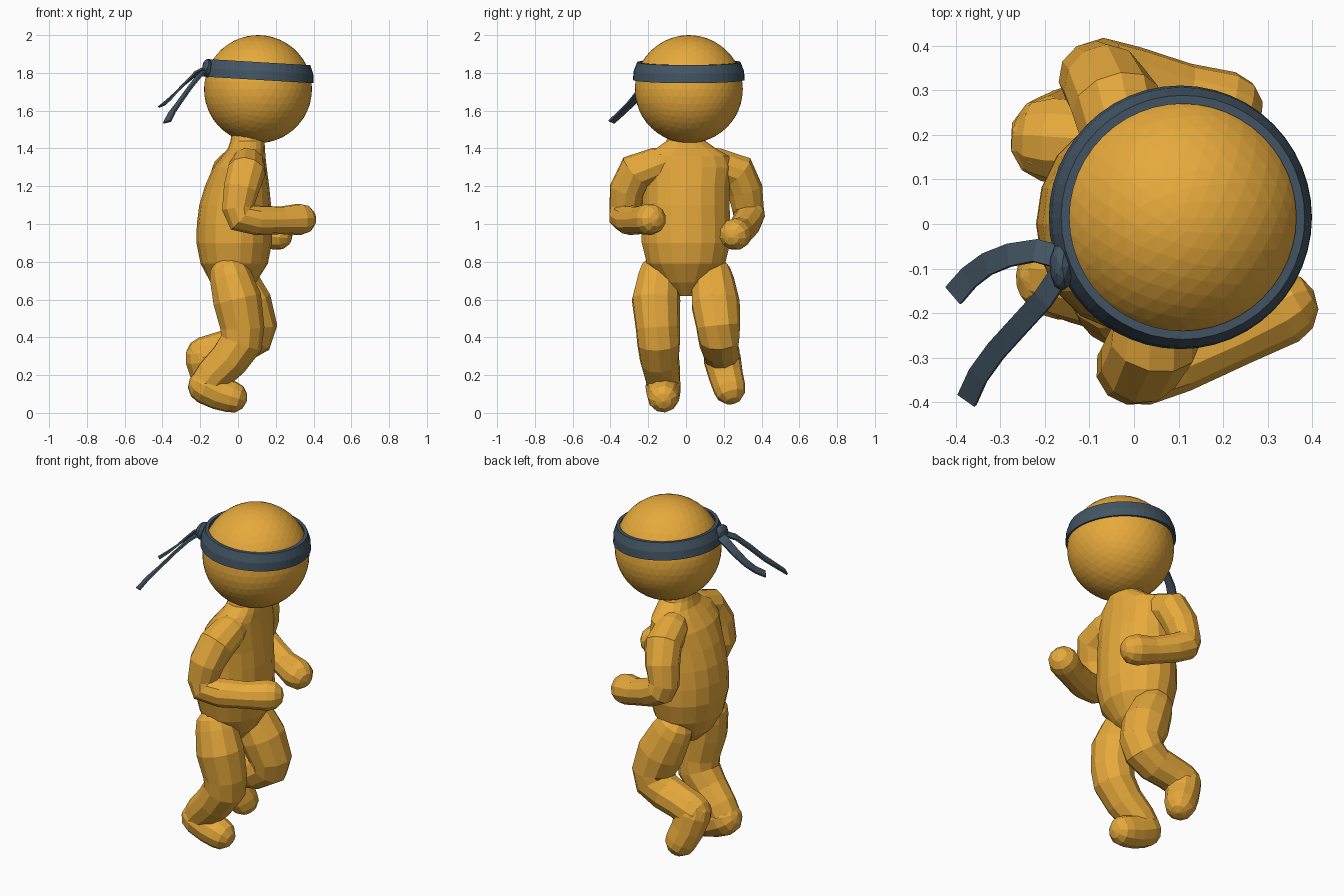
import bpy, bmesh, math
from mathutils import Vector, Matrix

if "Cube" in bpy.data.objects:
    bpy.data.objects.remove(bpy.data.objects["Cube"])


def material(name, color):
    m = bpy.data.materials.new(name)
    m.diffuse_color = color
    m.use_nodes = True
    m.node_tree.nodes["Principled BSDF"].inputs["Base Color"].default_value = m.diffuse_color
    return m


GOLD = material("gold_skin", (0.80, 0.40, 0.045, 1))
SLATE = material("slate_cloth", (0.055, 0.09, 0.125, 1))


def finish(bm, name, mat):
    bmesh.ops.recalc_face_normals(bm, faces=bm.faces)
    me = bpy.data.meshes.new(name)
    bm.to_mesh(me)
    bm.free()
    me.materials.append(mat)
    ob = bpy.data.objects.new(name, me)
    bpy.context.collection.objects.link(ob)
    return ob


def loft(name, rings, mat, tips=None):
    """Skin a list of point rings; close the ends with tip points or flat caps."""
    bm = bmesh.new()
    loops = [[bm.verts.new(p) for p in r] for r in rings]
    n = len(loops[0])
    for a, b in zip(loops, loops[1:]):
        for i in range(n):
            bm.faces.new((a[i], a[(i + 1) % n], b[(i + 1) % n], b[i]))
    for k, l in enumerate((loops[0], loops[-1])):
        if tips:
            t = bm.verts.new(tips[k])
            for i in range(n):
                bm.faces.new((l[i], l[(i + 1) % n], t))
        else:
            bm.faces.new(l)
    return finish(bm, name, mat)


def limb(name, path, sides=11):
    """Round-ended tube through (x, y, z, radius) points."""
    pts = [Vector(p[:3]) for p in path]
    rad = [p[3] for p in path]
    n = len(pts)
    d0 = (pts[1] - pts[0]).normalized()
    d1 = (pts[-1] - pts[-2]).normalized()
    stations = [(pts[0] - d0 * rad[0] * s, rad[0] * c, d0)
                for s, c in ((0.87, 0.5), (0.5, 0.87))]
    for i in range(n):
        a = (pts[i] - pts[i - 1]).normalized() if i else d0
        b = (pts[i + 1] - pts[i]).normalized() if i < n - 1 else d1
        stations.append((pts[i], rad[i], (a + b).normalized()))
    stations += [(pts[-1] + d1 * rad[-1] * s, rad[-1] * c, d1)
                 for s, c in ((0.5, 0.87), (0.87, 0.5))]
    # carry the cross-section frame along the path without twisting
    u = d0.orthogonal().normalized()
    rings = []
    for c, r, t in stations:
        u = (u - t * u.dot(t)).normalized()
        v = t.cross(u)
        rings.append([c + r * (u * math.cos(q) + v * math.sin(q))
                      for q in (2 * math.pi * i / sides for i in range(sides))])
    return loft(name, rings, GOLD,
                (pts[0] - d0 * rad[0], pts[-1] + d1 * rad[-1]))


# head
bm = bmesh.new()
bmesh.ops.create_icosphere(bm, subdivisions=4, radius=0.286,
                           matrix=Matrix.Translation((0.106, 0.015, 1.714)))
finish(bm, "head", GOLD)

# torso and neck: z, centre x, half depth, half width
profile = [(0.62, -0.02, 0.05, 0.04), (0.69, -0.025, 0.12, 0.13),
           (0.79, -0.02, 0.178, 0.21), (0.90, -0.02, 0.20, 0.238),
           (1.00, -0.02, 0.198, 0.238), (1.10, -0.015, 0.19, 0.234),
           (1.20, -0.005, 0.17, 0.234), (1.30, 0.01, 0.142, 0.25),
           (1.36, 0.03, 0.115, 0.23), (1.40, 0.045, 0.098, 0.16),
           (1.44, 0.05, 0.09, 0.105), (1.50, 0.055, 0.085, 0.09)]
rings = [[(cx + rx * math.cos(q), ry * math.sin(q), z)
          for q in (2 * math.pi * i / 18 for i in range(18))]
         for z, cx, rx, ry in profile]
loft("torso", rings, GOLD)

# arms, both bent with the forearm forward
limb("right_arm", [(0.05, -0.15, 1.315, 0.092), (0.045, -0.265, 1.275, 0.102),
                   (0.015, -0.312, 1.18, 0.095), (-0.002, -0.322, 1.08, 0.085),
                   (0.015, -0.325, 1.035, 0.084),
                   (0.10, -0.30, 1.02, 0.079), (0.23, -0.245, 1.02, 0.074),
                   (0.33, -0.19, 1.025, 0.084)])
limb("left_arm", [(-0.01, 0.15, 1.315, 0.092), (-0.04, 0.27, 1.275, 0.102),
                  (-0.065, 0.312, 1.18, 0.095), (-0.085, 0.327, 1.08, 0.085),
                  (-0.07, 0.335, 1.04, 0.083),
                  (0.00, 0.32, 1.005, 0.079), (0.11, 0.29, 0.965, 0.073),
                  (0.205, 0.26, 0.945, 0.085)])

# legs, knees bent mid-stride
limb("right_leg", [(-0.04, -0.145, 0.72, 0.113), (-0.005, -0.16, 0.60, 0.13),
                   (0.022, -0.15, 0.45, 0.118), (0.015, -0.145, 0.37, 0.115),
                   (-0.05, -0.14, 0.28, 0.105), (-0.13, -0.125, 0.20, 0.097),
                   (-0.165, -0.12, 0.155, 0.09)])
limb("left_leg", [(-0.01, 0.14, 0.71, 0.113), (0.05, 0.155, 0.58, 0.13),
                  (0.09, 0.17, 0.46, 0.118), (0.075, 0.175, 0.40, 0.112),
                  (0.00, 0.175, 0.355, 0.102), (-0.10, 0.185, 0.33, 0.097),
                  (-0.178, 0.19, 0.305, 0.098)])

# feet, heel to toe
limb("right_foot", [(-0.17, -0.12, 0.14, 0.095), (-0.10, -0.12, 0.105, 0.09),
                    (-0.035, -0.12, 0.085, 0.085)])
limb("left_foot", [(-0.182, 0.19, 0.29, 0.1), (-0.16, 0.21, 0.20, 0.092),
                   (-0.13, 0.23, 0.13, 0.086)])

# headband, tipped slightly down over the face
section = [(0.296, -0.047), (0.292, 0.0), (0.274, 0.047), (0.255, 0.047), (0.27, -0.047)]
bm = bmesh.new()
N, M = 48, len(section)
loops = [[bm.verts.new((r * math.cos(a), r * math.sin(a), z)) for r, z in section]
         for a in (2 * math.pi * i / N for i in range(N))]
for i in range(N):
    a, b = loops[i], loops[(i + 1) % N]
    for j in range(M):
        k = (j + 1) % M
        bm.faces.new((a[j], b[j], b[k], a[k]))
bm.transform(Matrix.Translation((0.107, 0.015, 1.81)) @ Matrix.Rotation(0.06, 4, 'Y'))
finish(bm, "headband", SLATE)

# knot at the back of the band
bm = bmesh.new()
bmesh.ops.create_icosphere(bm, subdivisions=2, radius=1.0)
bm.transform(Matrix.Translation((-0.162, -0.095, 1.825))
             @ Matrix.Diagonal((0.028, 0.055, 0.05, 1)))
finish(bm, "headband_knot", SLATE)


def ribbon(name, path, width, thick=0.01):
    """Flat cloth strip along a path, rolled a little off level."""
    pts = [Vector(p) for p in path]
    rings = []
    for i, p in enumerate(pts):
        t = (pts[min(i + 1, len(pts) - 1)] - pts[max(i - 1, 0)]).normalized()
        w = t.cross(Vector((0, 0, 1))).normalized()
        h = w.cross(t)
        w = (w - h * 0.3).normalized()
        h = t.cross(w)
        w, h = w * width / 2, h * thick / 2
        rings.append([p + w + h, p - w + h, p - w - h, p + w - h])
    return loft(name, rings, SLATE)


# loose ends of the band
ribbon("headband_tail_short", [(-0.165, -0.075, 1.825), (-0.22, -0.06, 1.80),
                               (-0.28, -0.07, 1.745), (-0.33, -0.09, 1.695),
                               (-0.37, -0.12, 1.655), (-0.405, -0.16, 1.625)], 0.052)
ribbon("headband_tail_long", [(-0.165, -0.11, 1.82), (-0.205, -0.17, 1.785),
                              (-0.26, -0.23, 1.715), (-0.31, -0.285, 1.645),
                              (-0.35, -0.34, 1.59), (-0.375, -0.395, 1.54)], 0.048)
